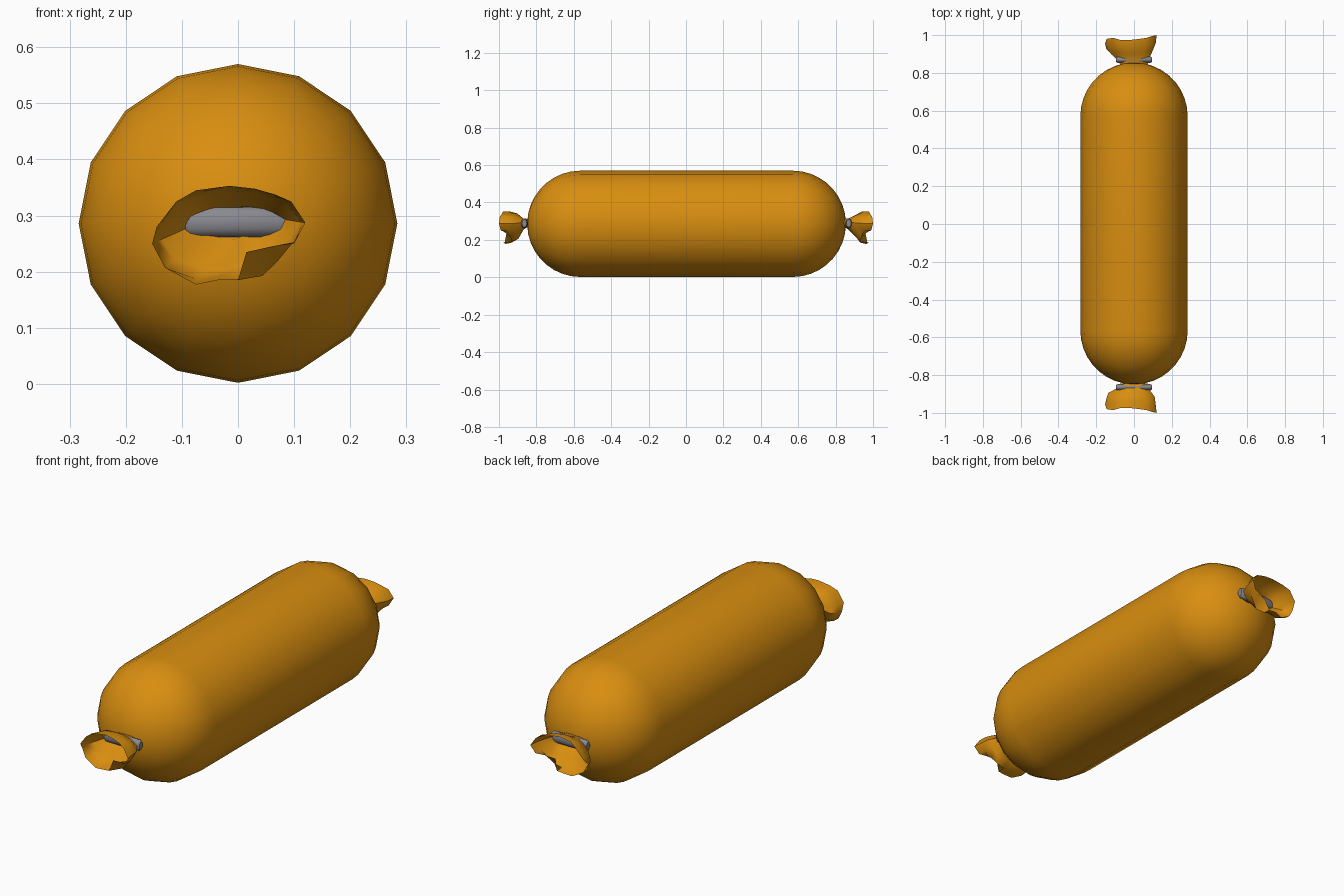
import bpy, bmesh, math
from mathutils import Vector

cube = bpy.data.objects.get("Cube")
if cube:
    bpy.data.objects.remove(cube, do_unlink=True)


def make_material(name, color, metallic=0.0):
    mat = bpy.data.materials.new(name)
    mat.use_nodes = True
    mat.diffuse_color = (*color, 1)
    shader = mat.node_tree.nodes["Principled BSDF"]
    shader.inputs["Base Color"].default_value = (*color, 1)
    return mat


orange = make_material("orange casing", (0.69, 0.27, 0.005))
grey = make_material("grey metal", (0.25, 0.25, 0.28))


def loft(name, rings, mat, cap_start=False, cap_end=False, sharp=60):
    """Skin a list of equally long closed rings into one smooth mesh."""
    bm = bmesh.new()
    loops = [[bm.verts.new(p) for p in ring] for ring in rings]
    count = len(loops[0])
    for a, b in zip(loops, loops[1:]):
        for i in range(count):
            j = (i + 1) % count
            bm.faces.new((a[i], a[j], b[j], b[i]))
    if cap_start:
        bm.faces.new(loops[0])
    if cap_end:
        bm.faces.new(loops[-1])
    bmesh.ops.recalc_face_normals(bm, faces=bm.faces)
    mesh = bpy.data.meshes.new(name)
    bm.to_mesh(mesh)
    bm.free()
    mesh.materials.append(mat)
    obj = bpy.data.objects.new(name, mesh)
    bpy.context.collection.objects.link(obj)
    bpy.ops.object.select_all(action="DESELECT")
    obj.select_set(True)
    bpy.context.view_layer.objects.active = obj
    bpy.ops.object.shade_smooth_by_angle(angle=math.radians(sharp))
    return obj


# Body: a long capsule lying along y
RADIUS, HALF_STRAIGHT, SIDES, CAP_STEPS = 0.284, 0.568, 16, 10
profile = []
for k in range(CAP_STEPS):
    a = math.pi / 2 * (1 - (k + 0.15) / (CAP_STEPS - 0.85))
    profile.append((-HALF_STRAIGHT - RADIUS * math.sin(a), RADIUS * math.cos(a)))
profile += [(-y, r) for y, r in reversed(profile)]
body_rings = []
for y, r in profile:
    angles = [math.tau * i / SIDES for i in range(SIDES)]
    body_rings.append([(r * math.sin(a), y + 0.003, 0.286 + r * math.cos(a)) for a in angles])
loft("casing_body", body_rings, orange, True, True)

# Crumpled end: widest outline (x, z) and the distance of the lip along y
OUTLINE = [(-.153, .25), (-.145, .28), (-.11, .325), (-.075, .345),
           (-.015, .353), (.03, .348), (.065, .338), (.095, .325),
           (.12, .287), (.1, .25), (.07, .215), (.045, .182),
           (0, .185), (-.035, .185), (-.075, .177), (-.13, .207)]
LIP_Y = [.955, .98, .985, .975, .975, .98, .985, .995,
         1, .99, .975, .96, .97, .975, .965, .96]
FOLD = {10: (.06, .245), 11: (.015, .235)}  # lip tucked inwards here


def crumpled_end(name, side, fullness):
    neck = []
    for x, z in OUTLINE:
        d = Vector((x + 0.015, (z - 0.268) * 1.6)).normalized()
        neck.append((0.075 * d.x, 0.29 + 0.022 * d.y))
    rings = [[(x, side * 0.845, z) for x, z in neck]]
    for along, spread in ((0.2, 0.12), (0.45, fullness), (0.72, 0.93), (1, 1)):
        ring = []
        for i, (n, o) in enumerate(zip(neck, OUTLINE)):
            target = FOLD.get(i, o) if along == 1 else o
            pleat = 0 if along == 1 else 0.05 * math.sin(i * 2.4 + along * 5)
            p = Vector(n).lerp(Vector(target), spread + pleat)
            ring.append((p.x, side * (0.845 + along * (LIP_Y[i] - 0.845)), p.y))
        rings.append(ring)
    loft(name, rings, orange, cap_start=True, sharp=50)


# Clip: a short oval bar pinching the neck
def clip(name, y):
    rings = []
    for x, s in ((-0.094, 0.75), (-0.085, 1), (0.085, 1), (0.094, 0.75)):
        angles = [math.tau * i / 12 for i in range(12)]
        rings.append([(x, y + 0.017 * s * math.cos(a), 0.289 + 0.027 * s * math.sin(a))
                      for a in angles])
    loft(name, rings, grey, True, True, sharp=40)


for label, side, fullness in (("front", -1, 0.75), ("back", 1, 0.5)):
    crumpled_end(label + "_crumpled_end", side, fullness)
    clip(label + "_clip", side * 0.867 + 0.003)
